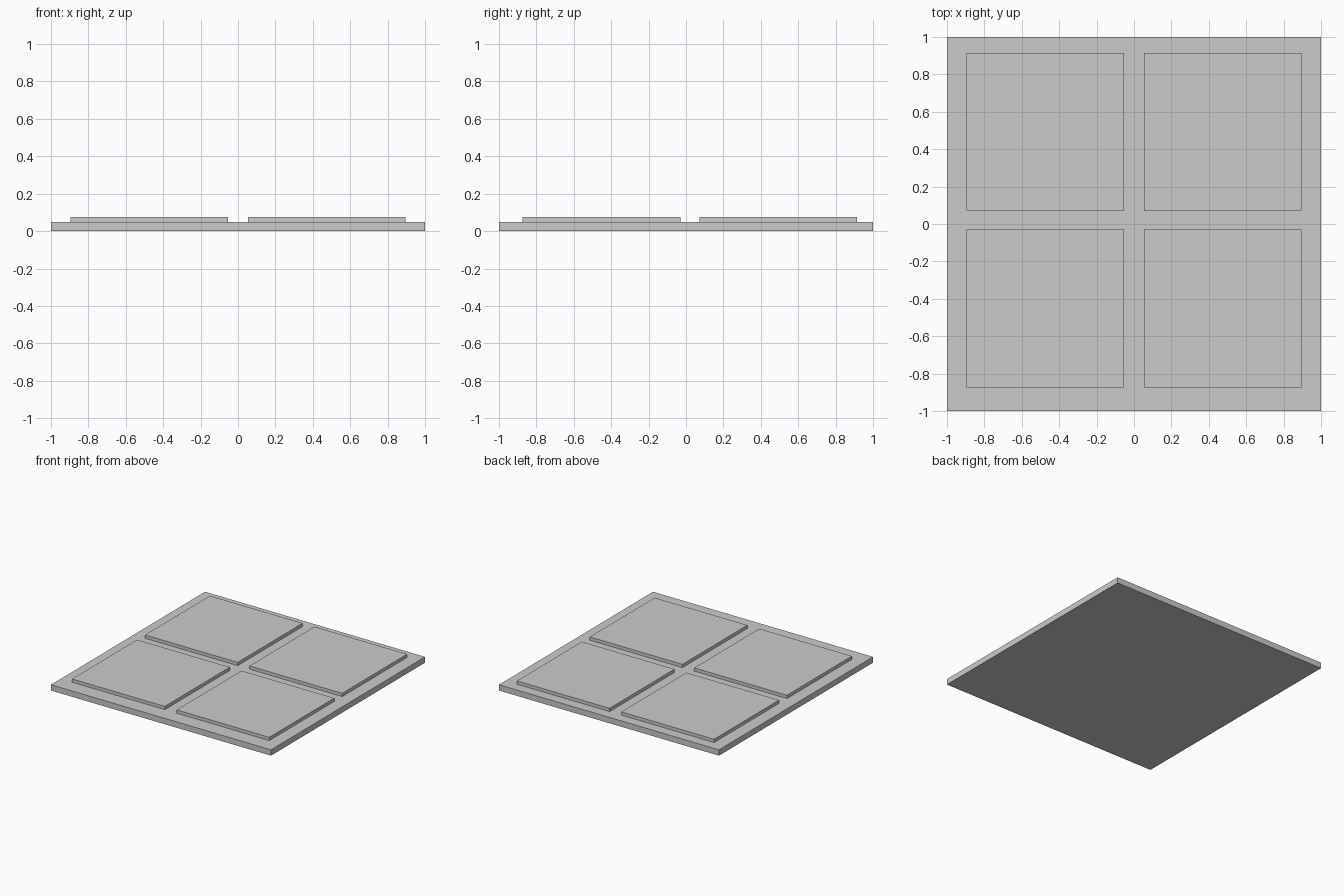
import bpy

if "Cube" in bpy.data.objects:
    bpy.data.objects.remove(bpy.data.objects["Cube"])


def box(name, x, y, z0, z1, width, depth):
    bpy.ops.mesh.primitive_cube_add(size=1, location=(x, y, (z0 + z1) / 2))
    obj = bpy.context.object
    obj.name = name
    obj.scale = (width, depth, z1 - z0)
    bpy.ops.object.transform_apply(location=False, rotation=False, scale=True)
    return obj


BASE_TOP = 0.048
PANEL_TOP = 0.075
PANEL_SIZE = 0.843

# Square base slab
box("base_slab", 0, 0, 0, BASE_TOP, 2, 2)

# Four raised panels, the grid sitting slightly towards the back
for row, y in (("front", -0.452), ("back", 0.494)):
    for side, x in (("left", -0.475), ("right", 0.475)):
        box(f"{row}_{side}_panel", x, y, BASE_TOP, PANEL_TOP, PANEL_SIZE, PANEL_SIZE)
